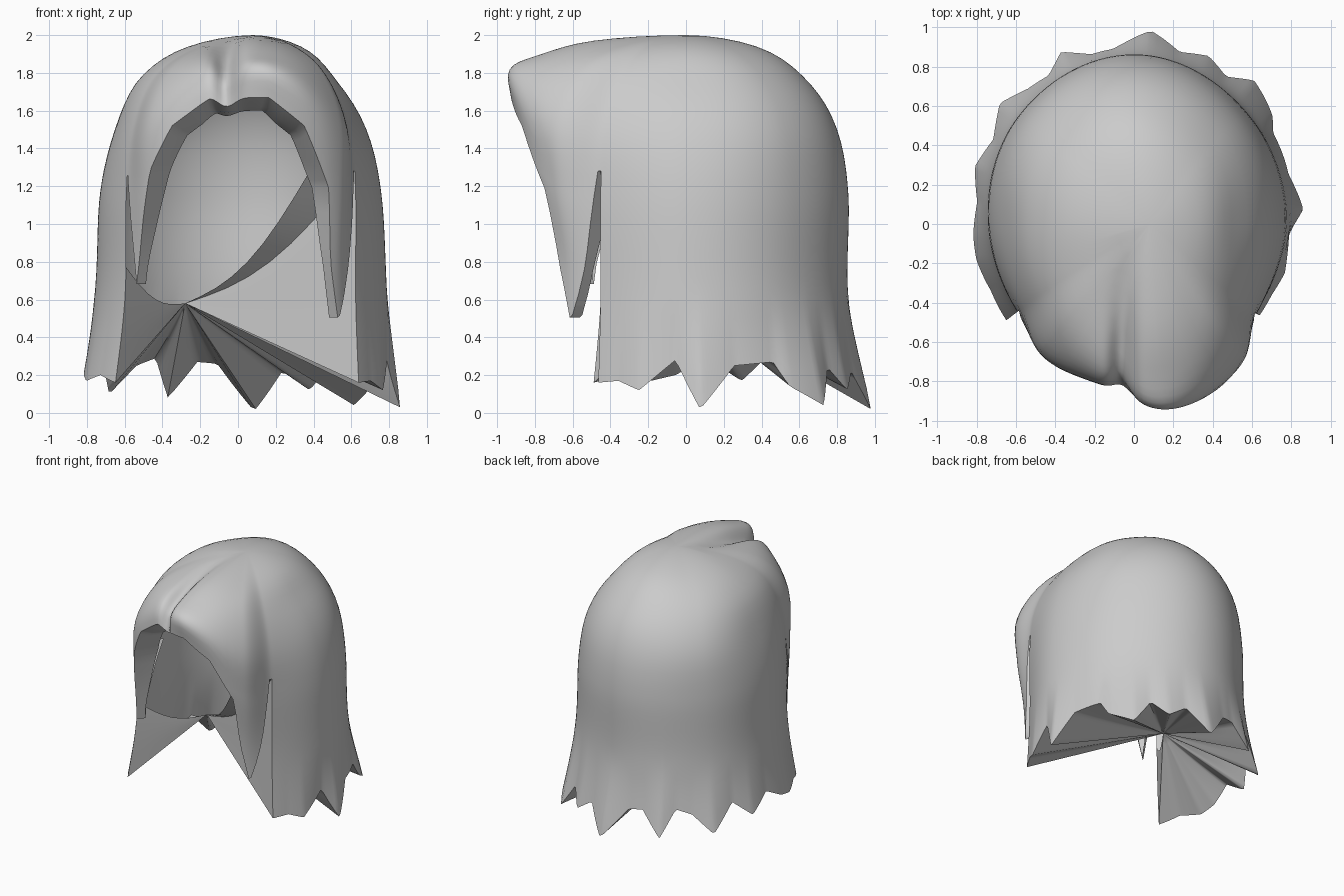
import bpy, bmesh, math
from mathutils import Vector

if "Cube" in bpy.data.objects:
    bpy.data.objects.remove(bpy.data.objects["Cube"])

# Head-to-hem profiles (radius, height) at compass angles; 270 faces the front
SIDE_BACK = [(.34, 1.93), (.58, 1.76), (.74, 1.5), (.80, 1.15), (.82, .6), (.93, 0)]
PROFILES = [
    (0, [(.32, 1.93), (.52, 1.76), (.68, 1.5), (.76, 1.15), (.79, .6), (.83, 0)]),
    (45, SIDE_BACK),
    (90, [(.4, 1.93), (.65, 1.75), (.8, 1.5), (.86, 1.15), (.86, .6), (.96, 0)]),
    (135, SIDE_BACK),
    (180, [(.32, 1.93), (.53, 1.76), (.65, 1.5), (.73, 1.15), (.76, .6), (.87, 0)]),
    (217, [(.33, 1.93), (.57, 1.77), (.7, 1.5), (.74, 1.15), (.75, .6), (.84, 0)]),
    (235, [(.38, 1.93), (.64, 1.8), (.80, 1.55), (.81, 1.2), (.78, .8), (.76, .4)]),
    (260, [(.4, 1.95), (.7, 1.87), (.82, 1.77), (.84, 1.6), (.82, 1.4), (.8, 1)]),
    (281, [(.5, 1.97), (.8, 1.89), (.95, 1.81), (.94, 1.65), (.9, 1.4), (.85, 1)]),
    (308, [(.4, 1.95), (.7, 1.82), (.88, 1.55), (.88, 1.2), (.83, .8), (.81, .4)]),
    (324, [(.34, 1.94), (.58, 1.78), (.73, 1.5), (.77, 1.15), (.77, .6), (.8, 0)]),
]
# Lower edge (angle, height): ragged hem round the sides and back
HEM = [(-36, .16), (-27, .17), (-18, .12), (-4, .28), (5, .02), (18, .25), (33, .27), (38, .14),
       (50, .04), (58, .24), (66, .12), (75, .22), (85, .01), (97, .26), (104, .27), (113, .08),
       (120, .29), (128, .25), (138, .1), (149, .3), (160, .17), (172, .29), (184, .2),
       (193, .17), (205, .2), (217, .16)]
# Lower edge of the fringe with a long pointed lock at each temple
FRINGE = [(217, 1.28), (220, 1.1), (225, .68), (230, 1.0), (235, 1.28), (245, 1.52), (260, 1.67),
          (280, 1.67), (292, 1.52), (299, 1.3), (303, 1.18), (306, .8), (311, .48), (315, .64),
          (318, .8), (321, 1.1), (322.5, 1.28), (324, 1.28)]
APEX = Vector((-.28, 0, .58))


def clamp(v):
    return max(0, min(1, v))


def edge_height(table, a):
    for (a0, z0), (a1, z1) in zip(table, table[1:]):
        if a <= a1:
            return z0 + (z1 - z0) * (a - a0) / (a1 - a0)
    return table[-1][1]


def hermite(p, t, u):
    """Smooth curve through four values p at positions t, evaluated at u."""
    h = t[2] - t[1]
    s = (u - t[1]) / h
    m1 = (p[2] - p[0]) * (h / (t[2] - t[0]))
    m2 = (p[3] - p[1]) * (h / (t[3] - t[1]))
    return (p[1] * (2*s**3 - 3*s*s + 1) + m1 * (s**3 - 2*s*s + s)
            + p[2] * (3*s*s - 2*s**3) + m2 * (s**3 - s*s))


def profile(a):
    """Dense radius/height curve at one angle."""
    a %= 360
    n = len(PROFILES)
    i = max(k for k in range(n) if PROFILES[k][0] <= a)
    ids = range(i - 1, i + 3)
    t = [PROFILES[k % n][0] + 360 * (k // n) for k in ids]
    pts = [Vector((0, 2))] + [
        hermite([Vector(PROFILES[k % n][1][j]) for k in ids], t, a) for j in range(6)]
    pts = [Vector((-pts[1].x, pts[1].y))] + pts + [pts[-1] * 2 - pts[-2]]
    out = []
    for j in range(1, 7):
        out += [hermite(pts[j-1:j+3], (0, 1, 2, 3), 1 + s / 10) for s in range(10)]
    return out + [pts[7]]


def find(curve, z):
    for i in range(len(curve) - 1):
        if curve[i + 1].y <= z:
            return i + (curve[i].y - z) / max(1e-6, curve[i].y - curve[i + 1].y)
    return len(curve) - 1.001


def place(a, r, z):
    """Polar point to space, with the off-centre crown and parting groove."""
    a = math.radians(a)
    x, y = r * math.cos(a), r * math.sin(a)
    x += .08 * clamp((z - 1.75) / .25) * clamp(1 - r / .7)
    g = math.exp(-((x + .06) / .06) ** 2) * clamp((-y - .05) / .6) * clamp((z - 1.5) / .25)
    return Vector((x, y + .07 * g * clamp((1.95 - z) / .1), z - .07 * g))


def column(a, table):
    curve, end = profile(a), edge_height(table, a)
    s1, s2 = find(curve, max(1.28, end)), find(curve, end)
    steps = [s1 * k / 16 for k in range(17)] + [s1 + (s2 - s1) * k / 14 for k in range(1, 15)]
    pts = []
    for s in steps:
        i = min(int(s), len(curve) - 2)
        r, z = curve[i].lerp(curve[i + 1], s - i)
        if table is HEM:
            r += .2 * (.15 - end) * clamp((.6 - z) / .5)
        pts.append(place(a, r, z))
    if table is FRINGE:
        # rolled-under lip
        k = clamp((end - .8) / .5)
        lip, drop = .07 + .12 * k, .07 * clamp((end - 1.3) / .3)
        pts += [place(a, r - lip * .5, z - drop * .7), place(a, r - lip, z - drop)]
    return pts


def mesh_object(name, grids):
    bm = bmesh.new()
    for cols in grids:
        vs = [[bm.verts.new(p) for p in c] for c in cols]
        for c, d in zip(vs, vs[1:]):
            for k in range(len(c) - 1):
                bm.faces.new((c[k], c[k + 1], d[k + 1], d[k]))
    bmesh.ops.remove_doubles(bm, verts=bm.verts, dist=.0004)
    bmesh.ops.recalc_face_normals(bm, faces=bm.faces)
    me = bpy.data.meshes.new(name)
    bm.to_mesh(me)
    bm.free()
    ob = bpy.data.objects.new(name, me)
    bpy.context.collection.objects.link(ob)
    bpy.ops.object.select_all(action='DESELECT')
    ob.select_set(True)
    bpy.context.view_layer.objects.active = ob
    bpy.ops.object.shade_smooth_by_angle(angle=math.radians(50))
    return ob


# Outer hair: long sides and back welded to the fringe
long_hair = [column(-36 + 253 * i / 168, HEM) for i in range(169)]
fringe = [column(217 + 107 * i / 80, FRINGE) for i in range(81)]
mesh_object("hair_shell", [long_hair, fringe])

# Lining: the open rim drawn inward to one point below the face opening
right_edge = [Vector((.38, -.54, 1.28))] + long_hair[0][16:]
left_edge = [p for p in reversed(long_hair[-1]) if p.z < .85]
rim = right_edge + [c[-1] for c in long_hair[1:-1]] + left_edge
lining = []
for p in rim:
    ray = []
    for k in range(9):
        t = k / 8
        q = p.lerp(APEX, t)
        q.z -= .13 * clamp(p.z - .2) * math.sin(math.pi * t)
        ray.append(q)
    lining.append(ray)
mesh_object("hair_lining", [lining])
